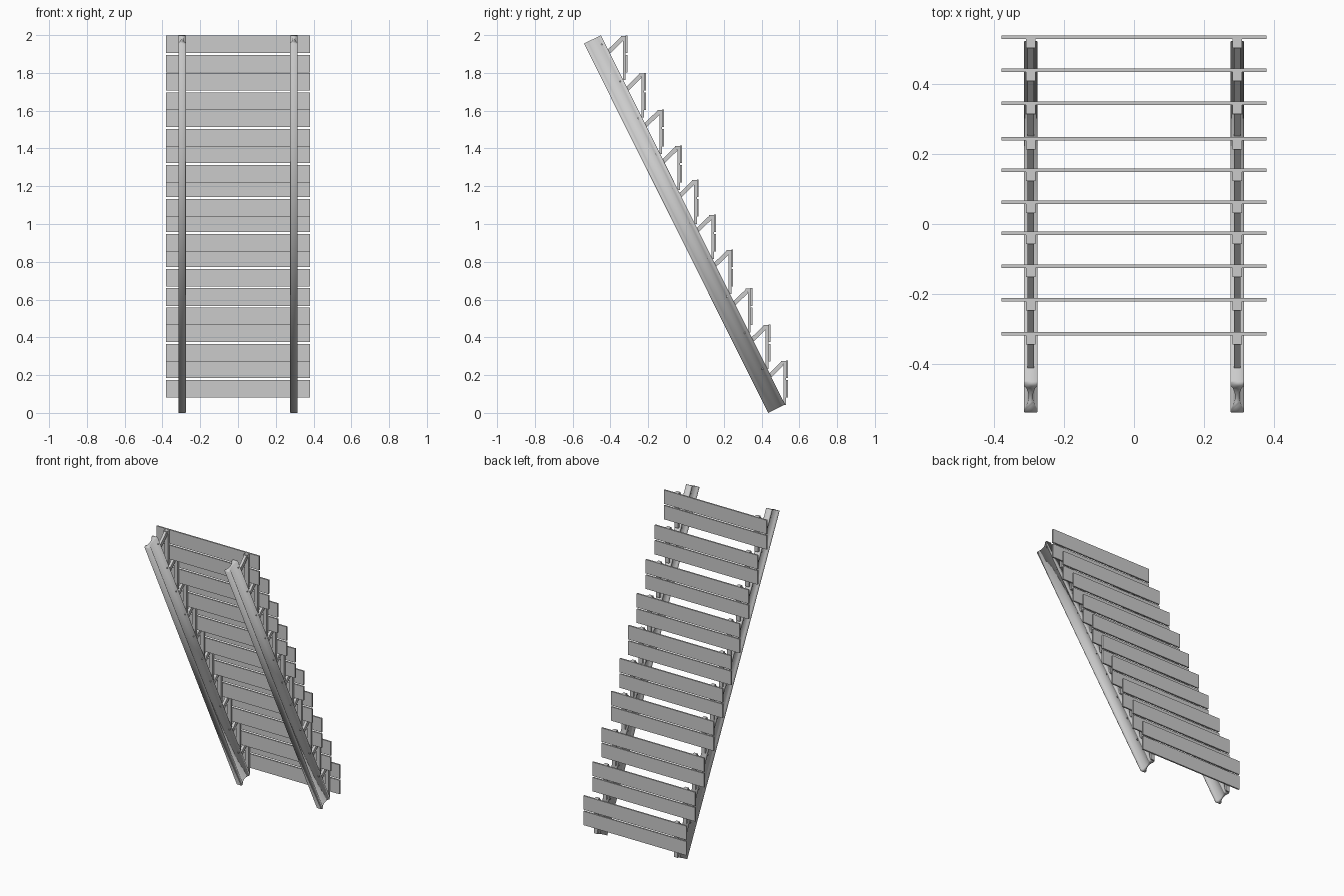
import bpy, bmesh, math
from mathutils import Vector

cube = bpy.data.objects.get("Cube")
if cube:
    bpy.data.objects.remove(cube, do_unlink=True)

metal = bpy.data.materials.new("light_grey_metal")
metal.use_nodes = True
grey = (0.6, 0.6, 0.6, 1)
metal.diffuse_color = grey
metal.node_tree.nodes["Principled BSDF"].inputs["Base Color"].default_value = grey


def extrude(name, points, direction, smooth=False):
    """Sweep a closed outline along a straight direction."""
    bm = bmesh.new()
    face = bm.faces.new([bm.verts.new(p) for p in points])
    moved = bmesh.ops.extrude_face_region(bm, geom=[face])["geom"]
    verts = [g for g in moved if isinstance(g, bmesh.types.BMVert)]
    bmesh.ops.translate(bm, verts=verts, vec=direction)
    bmesh.ops.recalc_face_normals(bm, faces=bm.faces)
    for f in bm.faces:
        f.smooth = smooth
    mesh = bpy.data.meshes.new(name)
    bm.to_mesh(mesh)
    bm.free()
    mesh.materials.append(metal)
    obj = bpy.data.objects.new(name, mesh)
    bpy.context.collection.objects.link(obj)
    return obj


def plate(name, outline, x, width):
    """Extrude a side outline (y, z) across x, centred on x."""
    return extrude(name, [(x - width / 2, y, z) for y, z in outline], (width, 0, 0))


# Sloping rails with a waisted cross-section
RAIL_X = 0.296
foot = Vector((0, 0.435, 0))
run = Vector((0, -0.975, 1.955))
across = Vector((0, 0.0895, 0.0446)).normalized()
depth, half, waist, flange = 0.1, 0.02, 0.006, 0.015

side = [(half - 0.003, 0), (half, 0.003), (half, flange)]
for i in range(1, 10):
    t = i / 10
    u = half - 0.004 - (half - 0.004 - waist) * math.sin(math.pi * t)
    side.append((u, flange + t * (depth - 2 * flange)))
side += [(half, depth - flange), (half, depth - 0.003), (half - 0.003, depth)]
section = side + [(-u, v) for u, v in reversed(side)]

for label, sx in (("left", 1), ("right", -1)):
    outline = [foot + across * v + Vector((sx * RAIL_X + u, 0, 0)) for u, v in section]
    extrude(label + "_rail", outline, run, smooth=True)

# Each row: two upright boards, held by a post and a slanting arm on each rail
TOPS = [0.278, 0.468, 0.66, 0.865, 1.05, 1.235, 1.415, 1.606, 1.80, 1.997]
BOARD_W, BOARD_H, BOARD_T, GAP = 0.76, 0.093, 0.01, 0.01
POST = [(-0.005, -0.002), (-0.031, -0.002), (-0.031, -0.02),
        (-0.019, -0.02), (-0.019, -0.235), (-0.005, -0.235)]
ARM = [(-0.028, -0.004), (-0.1, -0.074), (-0.09, -0.096), (-0.018, -0.026)]

for row, top in enumerate(TOPS, 1):
    y = 0.535 - 0.494 * (top - TOPS[0])

    def placed(shape):
        return [(y + a, top + b) for a, b in shape]

    for part, hi in (("upper", 0), ("lower", -BOARD_H - GAP)):
        t = BOARD_T / 2
        rect = [(-t, hi), (t, hi), (t, hi - BOARD_H), (-t, hi - BOARD_H)]
        plate(f"{part}_board_{row}", placed(rect), 0, BOARD_W)

    for label, sx in (("left", 1), ("right", -1)):
        x = sx * RAIL_X
        plate(f"{label}_post_{row}", placed(POST), x, 0.027)
        plate(f"{label}_arm_{row}", placed(ARM), x, 0.018)
        # Small bolt through the rail beside the foot of the arm
        bolt = [(-0.13 + 0.005 * math.cos(a), -0.045 + 0.005 * math.sin(a))
                for a in (math.tau * k / 8 for k in range(8))]
        plate(f"{label}_bolt_{row}", placed(bolt), x, 0.04)
